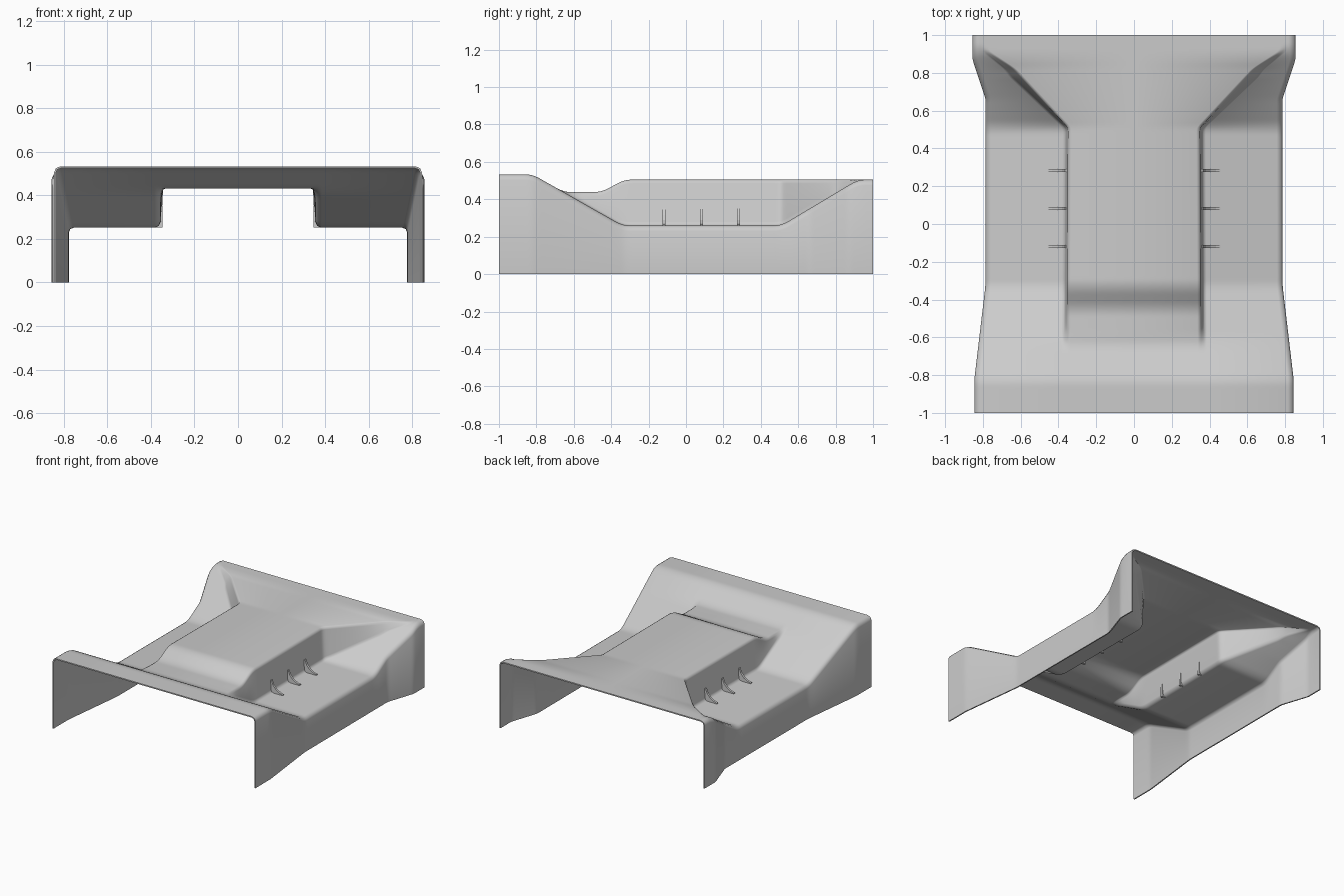
import bpy
from math import radians

if "Cube" in bpy.data.objects:
    bpy.data.objects.remove(bpy.data.objects["Cube"])

# Plan and height profiles as (y, value) polylines
WALL_X = [(-1, .845), (-.82, .845), (-.33, .787), (.66, .785), (.87, .855), (1, .855)]
FLOOR_Z = [(-1, .533), (-.82, .533), (-.34, .26), (.51, .26), (.92, .505), (1, .505)]
DECK_Z = [(-1, .533), (-.82, .533), (-.655, .439), (-.45, .439), (-.33, .505), (1, .505)]
HUMP_X = [(-1, .358), (.51, .35), (.82, .64), (.92, .79), (1, .79)]
DRAFT = [(-1, .01), (.52, .01), (.78, .04), (.92, .006), (1, .006)]


def sample(poly, y):
    y = max(-1, min(1, y))
    for (y0, v0), (y1, v1) in zip(poly, poly[1:]):
        if y <= y1:
            return v0 + (v1 - v0) * (y - y0) / (y1 - y0)
    return poly[-1][1]


def soft(poly, y, window=.035):
    """Polyline value with its corners rounded off."""
    return sum(sample(poly, y + window * k / 4) for k in range(-4, 5)) / 9


def half_section(y):
    """Cross-section from the centre line out to the foot of the side wall."""
    w, f = soft(WALL_X, y, .015), soft(FLOOR_Z, y)
    t = max(f, soft(DECK_Z, y))
    a, d = soft(HUMP_X, y, .015), sample(DRAFT, y)
    b, c, r = a + d, .03, .02
    rz = min(r, .4 * (t - f))
    return [(0, t), (a - r, t), (a - .3 * r, t - .3 * rz), (a, t - rz),
            (b, f + rz), (b + .3 * r, f + .3 * rz), (b + r, f),
            (w - c, f), (w - .3 * c, f - .3 * c), (w, f - c), (w, 0)]


def make_object(name, verts, faces):
    mesh = bpy.data.meshes.new(name)
    mesh.from_pydata(verts, [], faces)
    mesh.update()
    obj = bpy.data.objects.new(name, mesh)
    bpy.context.collection.objects.link(obj)
    return obj


# Shell: mirrored sections lofted from front to back
STATIONS = 160
verts, faces = [], []
for i in range(STATIONS + 1):
    y = -1 + 2 * i / STATIONS
    half = half_section(y)
    full = [(-x, z) for x, z in reversed(half[1:])] + half
    n = len(full)
    verts += [(x, y, z) for x, z in full]
for i in range(STATIONS):
    for j in range(n - 1):
        k = i * n + j
        faces.append((k, k + 1, k + n + 1, k + n))
shell = make_object("cover_shell", verts, faces)

# Thin sheet thickness, going inward
solid = shell.modifiers.new("thickness", 'SOLIDIFY')
solid.thickness = .009
solid.offset = -1
bpy.context.view_layer.objects.active = shell
shell.select_set(True)
bpy.ops.object.modifier_apply(modifier=solid.name)
bpy.ops.object.shade_smooth_by_angle(angle=radians(50))

# Stiffening ribs between the hump and the side floors
RIB = [(.346, .252), (.346, .35), (.366, .35), (.38, .317), (.405, .29),
       (.435, .273), (.46, .266), (.46, .252)]
for side, label in ((1, "right"), (-1, "left")):
    for i, y in enumerate((-.118, .082, .282)):
        m = len(RIB)
        pts = [(side * x, y + dy, z) for dy in (-.008, .008) for x, z in RIB]
        fs = [tuple(range(m)), tuple(reversed(range(m, 2 * m)))]
        fs += [(k, k + m, (k + 1) % m + m, (k + 1) % m) for k in range(m)]
        if side > 0:
            fs = [f[::-1] for f in fs]
        make_object(f"{label}_rib_{i + 1}", pts, fs)
